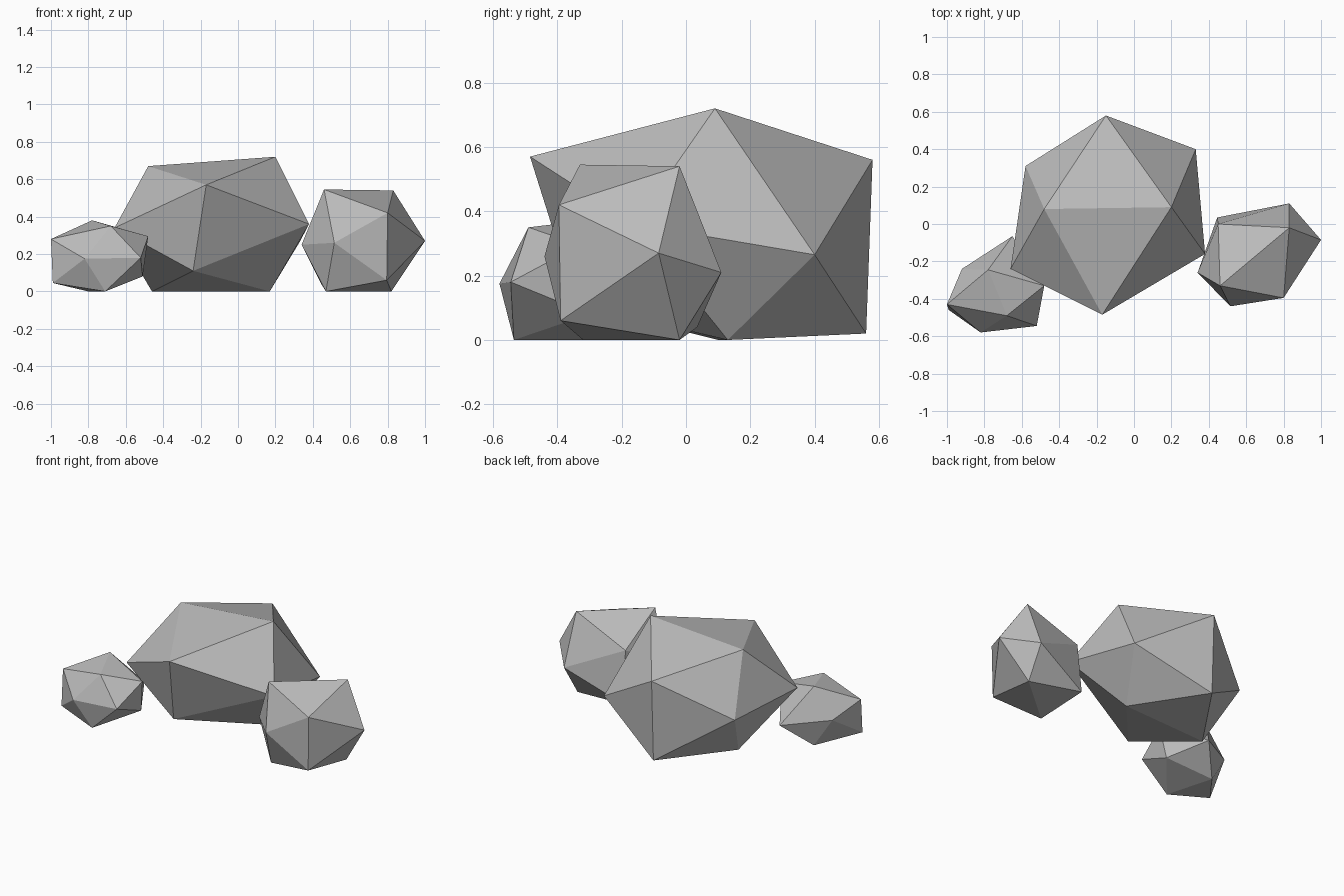
import bpy
import bmesh

default_cube = bpy.data.objects.get("Cube")
if default_cube:
    bpy.data.objects.remove(default_cube, do_unlink=True)

# Stone grey, shared by all rocks
stone = bpy.data.materials.new("stone_grey")
stone.use_nodes = True
grey = (0.5, 0.5, 0.5, 1)
stone.diffuse_color = grey
shader = next(n for n in stone.node_tree.nodes if n.type == "BSDF_PRINCIPLED")
shader.inputs["Base Color"].default_value = grey
shader.inputs["Roughness"].default_value = 0.9


def rock(name, near_tip, near_ring, far_ring, far_tip):
    """Uneven twenty-sided stone: two tips joined by two staggered rings."""
    bm = bmesh.new()
    tip = bm.verts.new(near_tip)
    end = bm.verts.new(far_tip)
    near = [bm.verts.new(point) for point in near_ring]
    far = [bm.verts.new(point) for point in far_ring]
    count = len(near)
    for i in range(count):
        j = (i + 1) % count
        bm.faces.new((tip, near[i], near[j]))
        bm.faces.new((near[i], far[i], near[j]))
        bm.faces.new((far[i], far[j], near[j]))
        bm.faces.new((end, far[j], far[i]))
    bmesh.ops.recalc_face_normals(bm, faces=bm.faces[:])
    mesh = bpy.data.meshes.new(name)
    bm.to_mesh(mesh)
    bm.free()
    mesh.materials.append(stone)
    stone_object = bpy.data.objects.new(name, mesh)
    bpy.context.scene.collection.objects.link(stone_object)
    return stone_object


# Large boulder in the middle
rock("large_rock",
     near_tip=(-.17, -.485, .57),
     near_ring=[(-.48, .08, .67), (.2, .09, .72), (.38, -.16, .36),
                (-.24, -.34, .11), (-.66, -.24, .34)],
     far_ring=[(-.15, .58, .56), (.33, .4, .265), (.17, .13, 0),
               (-.46, .1, 0), (-.58, .31, .31)],
     far_tip=(-.15, .56, .02))

# Medium rock on the left side
rock("medium_rock",
     near_tip=(.46, -.33, .545),
     near_ring=[(.83, -.02, .54), (.8, -.395, .42), (.515, -.44, .26),
                (.34, -.26, .25), (.45, 0, .385)],
     far_ring=[(1, -.085, .27), (.795, -.39, .06), (.47, -.32, 0),
               (.445, .035, .04), (.83, .11, .21)],
     far_tip=(.82, -.02, 0))

# Small rock at the front right
rock("small_rock",
     near_tip=(-.68, -.49, .35),
     near_ring=[(-.78, -.245, .38), (-.48, -.33, .295), (-.52, -.545, .18),
                (-.82, -.58, .175), (-1, -.43, .28)],
     far_ring=[(-.65, -.065, .15), (-.51, -.3, .08), (-.71, -.535, 0),
               (-.99, -.46, .045), (-.92, -.24, .19)],
     far_tip=(-.8, -.215, 0))
